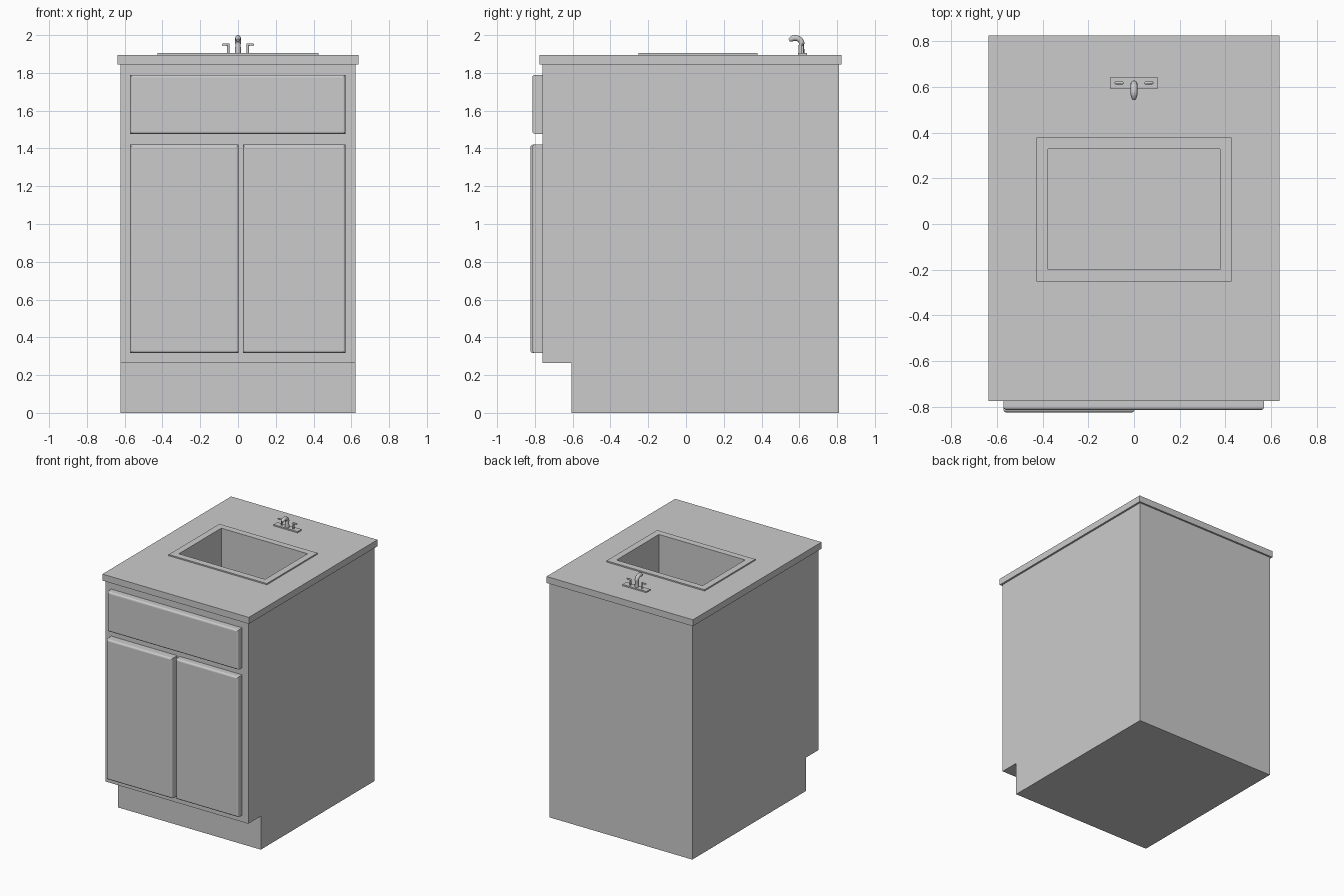
import bpy, bmesh, math
from mathutils import Vector

if "Cube" in bpy.data.objects:
    bpy.data.objects.remove(bpy.data.objects["Cube"])


def finish(name, bm, smooth=False):
    bmesh.ops.recalc_face_normals(bm, faces=bm.faces[:])
    me = bpy.data.meshes.new(name)
    bm.to_mesh(me)
    bm.free()
    ob = bpy.data.objects.new(name, me)
    bpy.context.collection.objects.link(ob)
    if smooth:
        bpy.ops.object.select_all(action='DESELECT')
        ob.select_set(True)
        bpy.context.view_layer.objects.active = ob
        bpy.ops.object.shade_smooth_by_angle(angle=math.radians(40))
    return ob


def box(name, x, y, z):
    bm = bmesh.new()
    bmesh.ops.create_cube(bm, size=1)
    for v in bm.verts:
        v.co = [r[0] if c < 0 else r[1] for c, r in zip(v.co, (x, y, z))]
    return finish(name, bm)


def loft(name, rings, cap_start=True, cap_end=True, closed=False, smooth=False):
    """Skin a list of equal-length point rings."""
    bm = bmesh.new()
    vs = [[bm.verts.new(p) for p in r] for r in rings]
    pairs = list(zip(vs, vs[1:])) + ([(vs[-1], vs[0])] if closed else [])
    n = len(vs[0])
    for a, b in pairs:
        for i in range(n):
            j = (i + 1) % n
            bm.faces.new((a[i], a[j], b[j], b[i]))
    if cap_start and not closed:
        bm.faces.new(vs[0])
    if cap_end and not closed:
        bm.faces.new(vs[-1])
    return finish(name, bm, smooth)


def front_panel(name, x, z, back, front, r=0.014, steps=4):
    """Slab with a rounded-over front edge."""
    prof = [(0, back)]
    for k in range(steps + 1):
        a = math.pi / 2 * k / steps
        prof.append((r * (1 - math.cos(a)), front + r * (1 - math.sin(a))))
    rings = [[(x[0] + i, y, z[0] + i), (x[1] - i, y, z[0] + i),
              (x[1] - i, y, z[1] - i), (x[0] + i, y, z[1] - i)] for i, y in prof]
    return loft(name, rings)


def tube(name, path, sides=12):
    """Round tube along (point, radius) pairs lying in one vertical plane."""
    pts = [Vector(p) for p, r in path]
    rings = []
    for i, (p, r) in enumerate(path):
        t = (pts[min(i + 1, len(pts) - 1)] - pts[max(i - 1, 0)]).normalized()
        flat = Vector((pts[-1].x - pts[0].x, pts[-1].y - pts[0].y, 0)).normalized()
        u = flat.cross(Vector((0, 0, 1)))
        w = t.cross(u)
        rings.append([pts[i] + r * (math.cos(a) * u + math.sin(a) * w)
                      for a in (2 * math.pi * k / sides for k in range(sides))])
    return loft(name, rings, smooth=True)


def rect(x, y0, y1, z):
    return [(-x, y0, z), (x, y0, z), (x, y1, z), (-x, y1, z)]


# cabinet carcass: side profile with a toe kick
profile = [(-0.605, 0), (0.81, 0), (0.81, 1.845), (-0.76, 1.845), (-0.76, 0.263), (-0.605, 0.263)]
cabinet = loft("cabinet", [[(x, y, z) for y, z in profile] for x in (-0.622, 0.622)])

# countertop
counter = box("countertop", (-0.637, 0.637), (-0.775, 0.824), (1.845, 1.896))

# cutter for the sink opening
cutter = box("sink_cutter", (-0.38, 0.38), (-0.204, 0.333), (1.445, 2.1))
cutter.hide_render = True
cutter.hide_set(True)
for ob in (cabinet, counter):
    m = ob.modifiers.new("sink_opening", 'BOOLEAN')
    m.operation = 'DIFFERENCE'
    m.solver = 'EXACT'
    m.object = cutter

# sink: raised rim and deep basin
loft("sink", [rect(0.427, -0.251, 0.379, 1.893), rect(0.427, -0.251, 0.379, 1.906),
              rect(0.375, -0.199, 0.328, 1.906), rect(0.375, -0.199, 0.328, 1.45)],
     cap_start=False)

# drawer front and doors
front_panel("drawer_front", (-0.571, 0.569), (1.477, 1.79), -0.76, -0.813)
front_panel("left_door", (-0.571, 0.003), (0.317, 1.42), -0.76, -0.824)
front_panel("right_door", (0.027, 0.569), (0.317, 1.42), -0.76, -0.813)

# faucet base plate
box("faucet_base", (-0.104, 0.104), (0.592, 0.641), (1.895, 1.906))

# faucet spout: upright that arcs forward
spout = [((0, 0.611, 1.903), 0.016), ((0, 0.611, 1.95), 0.014)]
for k in range(7):
    a = math.radians(5 + 105 * k / 6)
    spout.append(((0, 0.579 + 0.034 * math.cos(a), 1.953 + 0.032 * math.sin(a)), 0.015))
spout += [((0, 0.556, 1.978), 0.013), ((0, 0.546, 1.973), 0.009)]
tube("faucet_spout", spout)

# faucet handles: thin post with outward lever
for name, s in (("left_handle", -1), ("right_handle", 1)):
    tube(name + "_post", [((s * 0.0515, 0.617, 1.904), 0.0065), ((s * 0.0516, 0.617, 1.95), 0.0065)])
    tube(name + "_lever", [((s * 0.046, 0.617, 1.95), 0.004), ((s * 0.049, 0.617, 1.95), 0.0065),
                           ((s * 0.081, 0.617, 1.95), 0.006), ((s * 0.085, 0.617, 1.95), 0.003)])
